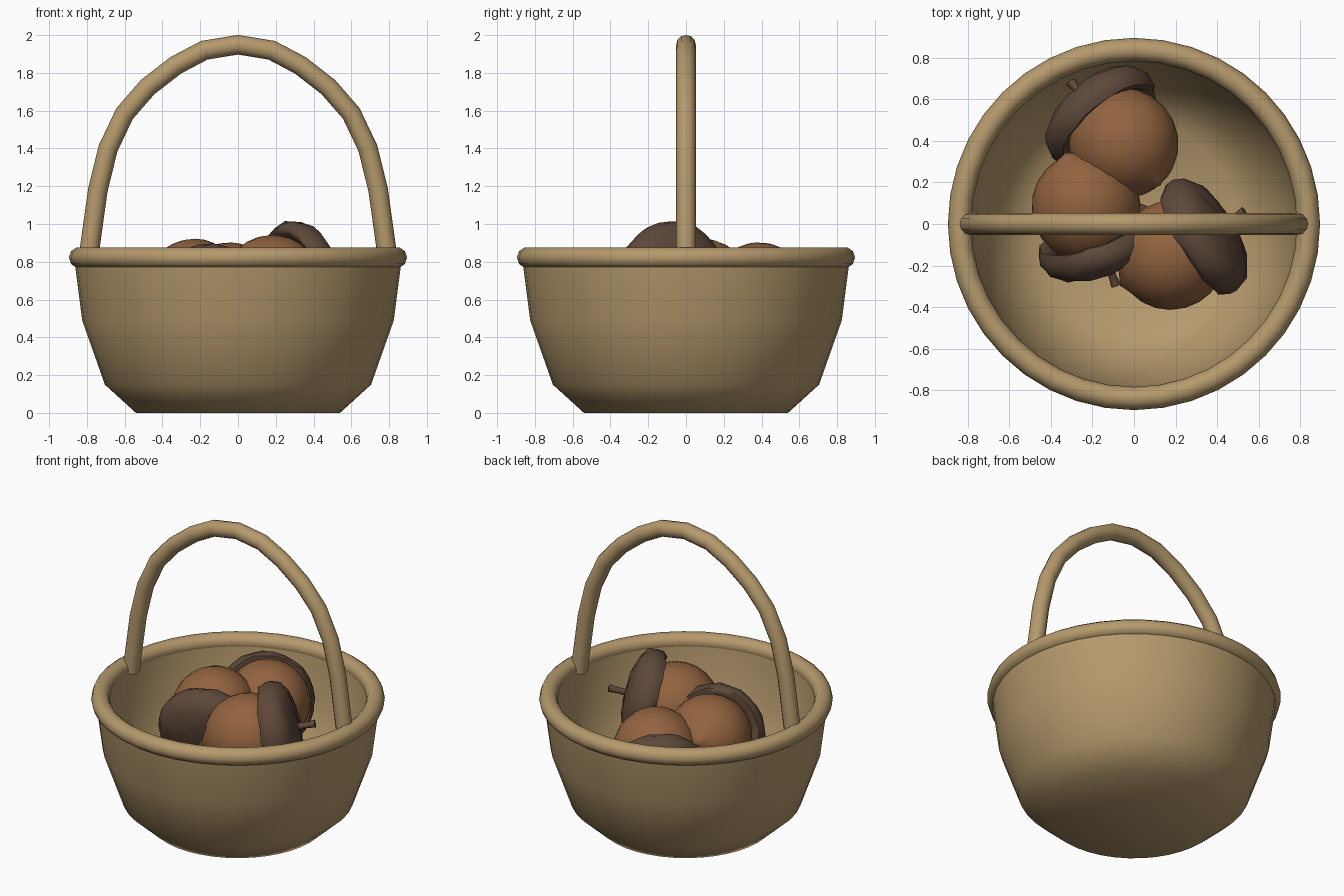
import bpy, math, random
from mathutils import Vector

if "Cube" in bpy.data.objects:
    bpy.data.objects.remove(bpy.data.objects["Cube"])

random.seed(4)


def material(name, rgb):
    m = bpy.data.materials.new(name)
    m.diffuse_color = (*rgb, 1)
    m.use_nodes = True
    m.node_tree.nodes["Principled BSDF"].inputs["Base Color"].default_value = m.diffuse_color
    return m


WICKER = material("wicker", (0.46, 0.32, 0.15))
NUT = material("nut_shell", (0.29, 0.125, 0.05))
CAP = material("cap_bark", (0.11, 0.065, 0.042))


def make_object(name, verts, faces, mat):
    mesh = bpy.data.meshes.new(name)
    mesh.from_pydata(verts, [], faces)
    mesh.materials.append(mat)
    mesh.polygons.foreach_set("use_smooth", [True] * len(mesh.polygons))
    ob = bpy.data.objects.new(name, mesh)
    bpy.context.collection.objects.link(ob)
    return ob


def lathe(name, profile, sides, mat, closed=False, jitter=0.0):
    """Spin (radius, height) points about z; radius 0 becomes a pole."""
    verts, rings, faces = [], [], []
    for r, z in profile:
        start = len(verts)
        n = 1 if r == 0 else sides
        for i in range(n):
            a = math.tau * i / sides
            k = r + random.uniform(-jitter, jitter) if r else 0
            dz = random.uniform(-jitter, jitter) if r else 0
            verts.append((k * math.cos(a), k * math.sin(a), z + dz))
        rings.append((start, n))
    pairs = list(zip(rings, rings[1:]))
    if closed:
        pairs.append((rings[-1], rings[0]))
    for (a, na), (b, nb) in pairs:
        for i in range(sides):
            j = (i + 1) % sides
            quad = [a + i % na, a + j % na, b + j % nb, b + i % nb]
            faces.append(list(dict.fromkeys(quad)))
    return make_object(name, verts, faces, mat)


# Basket bowl: outside and inside walls in one profile
lathe("basket_bowl", [(0, 0), (0.54, 0), (0.705, 0.15), (0.825, 0.49), (0.865, 0.80),
                      (0.79, 0.82), (0.76, 0.50), (0.65, 0.20), (0.49, 0.06), (0, 0.06)],
      40, WICKER)

# Rolled rim
rim = [(0.839 + 0.056 * math.cos(math.tau * i / 10), 0.822 + 0.056 * math.sin(math.tau * i / 10))
       for i in range(10)]
lathe("basket_rim", rim, 40, WICKER, closed=True)

# Arched handle: mirrored half path swept with a round section
half = [(0.795, 0.80), (0.742, 1.18), (0.688, 1.40), (0.60, 1.585),
        (0.478, 1.725), (0.33, 1.84), (0.178, 1.92)]
path = [(-x, z) for x, z in half] + [(0, 1.949)] + half[::-1]
SIDES = 12
verts, faces = [], []
for i, (x, z) in enumerate(path):
    p, q = path[max(i - 1, 0)], path[min(i + 1, len(path) - 1)]
    t = Vector((q[0] - p[0], 0, q[1] - p[1])).normalized()
    n = Vector((-t.z, 0, t.x))
    for k in range(SIDES):
        a = math.tau * k / SIDES
        verts.append(Vector((x, 0, z)) + 0.052 * (n * math.cos(a) + Vector((0, math.sin(a), 0))))
for i in range(len(path) - 1):
    for k in range(SIDES):
        j = (k + 1) % SIDES
        faces.append((i * SIDES + k, i * SIDES + j, (i + 1) * SIDES + j, (i + 1) * SIDES + k))
faces += [tuple(range(SIDES)), tuple(range(len(verts) - SIDES, len(verts)))]
make_object("handle", verts, faces, WICKER)

# Acorns: local z runs from the nut tip to the stem, origin at the nut centre
nut_profile = [(0, -0.295), (0.025, -0.28)]
nut_profile += [(0.262 * math.cos(math.radians(d)), 0.268 * math.sin(math.radians(d)))
                for d in range(-75, 61, 15)] + [(0, 0.24)]
cap_profile = [(0.20, 0.17), (0.25, 0.125), (0.28, 0.12), (0.298, 0.15), (0.304, 0.19),
               (0.285, 0.245), (0.23, 0.285), (0.13, 0.312), (0, 0.32)]
stem_profile = [(0, 0.29), (0.022, 0.29), (0.019, 0.38), (0.025, 0.42), (0, 0.425)]


def acorn(tag, centre, axis):
    turn = Vector(axis).to_track_quat("Z", "Y")
    parts = [lathe("acorn_nut_" + tag, nut_profile, 28, NUT),
             lathe("acorn_cap_" + tag, cap_profile, 28, CAP, jitter=0.006),
             lathe("acorn_stem_" + tag, stem_profile, 10, CAP)]
    for ob in parts:
        ob.location = centre
        ob.rotation_mode = "QUATERNION"
        ob.rotation_quaternion = turn


acorn("back", (-0.05, 0.39, 0.64), (-0.60, 0.69, -0.40))
acorn("left", (-0.23, 0.08, 0.66), (0.34, -0.89, -0.30))
acorn("right", (0.18, -0.15, 0.68), (0.84, 0.50, 0.22))

# Consistent outward normals and sharp corners where they are steep
for ob in bpy.context.collection.objects:
    bpy.ops.object.select_all(action="DESELECT")
    ob.select_set(True)
    bpy.context.view_layer.objects.active = ob
    bpy.ops.object.mode_set(mode="EDIT")
    bpy.ops.mesh.select_all(action="SELECT")
    bpy.ops.mesh.normals_make_consistent(inside=False)
    bpy.ops.object.mode_set(mode="OBJECT")
    bpy.ops.object.shade_smooth_by_angle(angle=math.radians(60))
